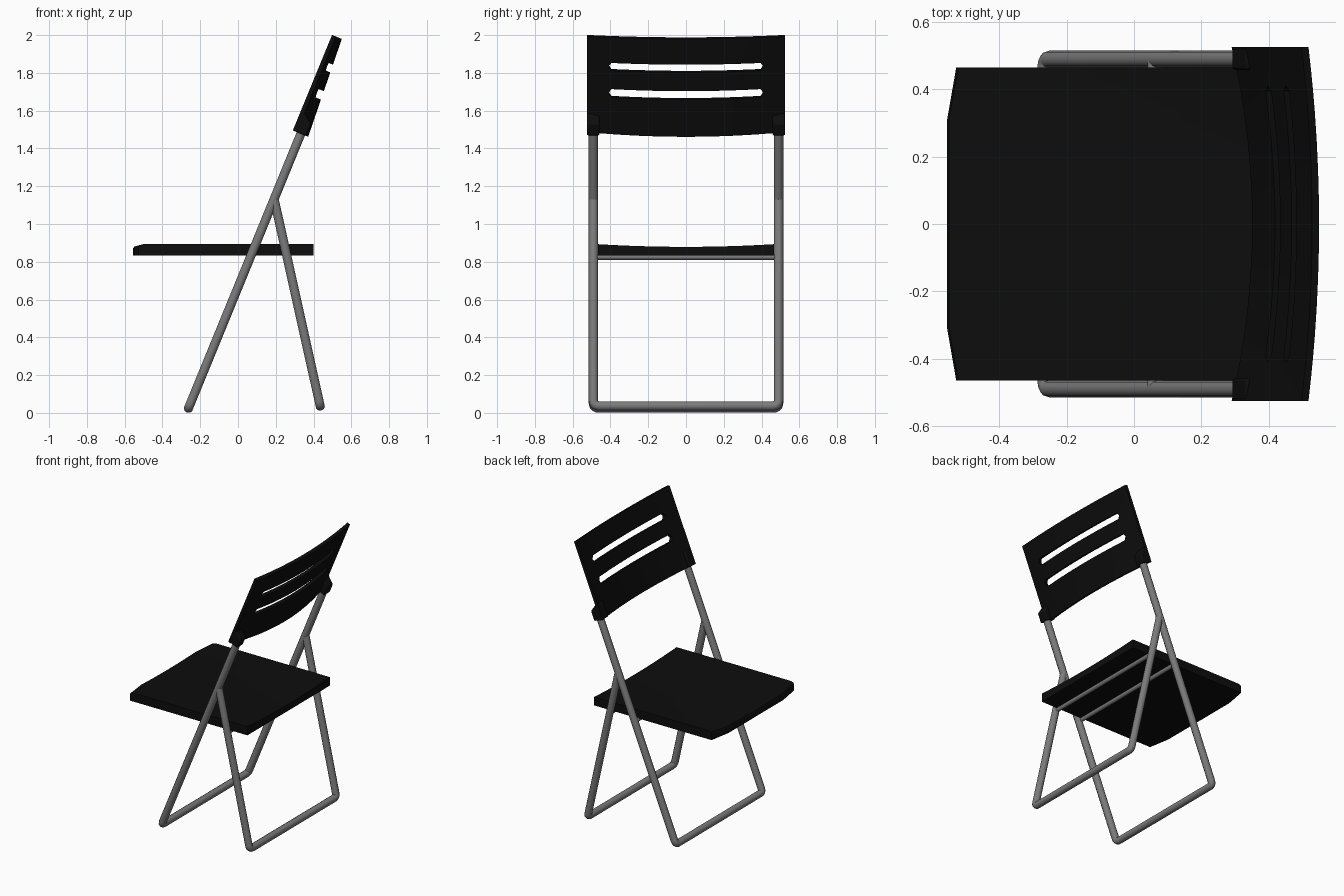
import bpy, bmesh, math
from mathutils import Vector

if "Cube" in bpy.data.objects:
    bpy.data.objects.remove(bpy.data.objects["Cube"])


def material(name, v):
    m = bpy.data.materials.new(name)
    m.diffuse_color = (v, v, v, 1)
    m.use_nodes = True
    m.node_tree.nodes["Principled BSDF"].inputs["Base Color"].default_value = m.diffuse_color
    return m


BLACK = material("black plastic", 0.004)
GREY = material("grey metal", 0.2)


def tube(name, points, radius, corner=0.03):
    # poly curve with rounded inner corners and a round section
    pts = [Vector(p) for p in points]
    path = [pts[0]]
    for a, b, c in zip(pts, pts[1:], pts[2:]):
        p, q = b + (a - b).normalized() * corner, b + (c - b).normalized() * corner
        for i in range(6):
            t = i / 5
            path.append(p * (1 - t) ** 2 + b * 2 * t * (1 - t) + q * t * t)
    path.append(pts[-1])
    cu = bpy.data.curves.new(name, 'CURVE')
    cu.dimensions = '3D'
    cu.bevel_depth = radius
    cu.bevel_resolution = 3
    cu.use_fill_caps = True
    sp = cu.splines.new('POLY')
    sp.points.add(len(path) - 1)
    for s, p in zip(sp.points, path):
        s.co = (*p, 1)
    cu.materials.append(GREY)
    ob = bpy.data.objects.new(name, cu)
    bpy.context.collection.objects.link(ob)


def finish(name, bm, bevel=0.0):
    bmesh.ops.recalc_face_normals(bm, faces=bm.faces)
    me = bpy.data.meshes.new(name)
    bm.to_mesh(me)
    bm.free()
    me.materials.append(BLACK)
    ob = bpy.data.objects.new(name, me)
    bpy.context.collection.objects.link(ob)
    if bevel:
        b = ob.modifiers.new("bevel", 'BEVEL')
        b.width, b.segments, b.limit_method = bevel, 2, 'ANGLE'
        b.angle_limit = math.radians(50)
    bpy.ops.object.select_all(action='DESELECT')
    ob.select_set(True)
    bpy.context.view_layer.objects.active = ob
    bpy.ops.object.shade_smooth_by_angle(angle=math.radians(35))


# backrest frame: s runs up the panel, n runs to its rear
def back(s, y, n):
    return Vector((0.29 + 0.38 * s + 0.925 * n, y, 1.495 + 0.925 * s - 0.38 * n))


# tubular frames: long one carries the backrest, short one leans on it
Y = 0.49
top = back(0.07, 0, 0.046)
tube("main_frame", [(top.x, -Y, top.z), (-0.262, -Y, 0.025),
                    (-0.262, Y, 0.025), (top.x, Y, top.z)], 0.025)
tube("rear_leg_frame", [(0.193, -Y, 1.125), (0.435, -Y, 0.037),
                        (0.435, Y, 0.037), (0.193, Y, 1.125)], 0.025)

# crossbars under the seat
for name, x in (("front_crossbar", 0.055), ("rear_crossbar", 0.26)):
    tube(name, [(x, -Y, 0.825), (x, Y, 0.825)], 0.015)

# seat: side profile lofted across, with a dished top and angled front corners
bm = bmesh.new()
rings = []
for y in (-0.465, -0.39, -0.31, -0.2, -0.1, 0, 0.1, 0.2, 0.31, 0.39, 0.465):
    z = 0.893 - 0.014 * (1 - (y / 0.465) ** 2)
    xf = -0.555 + 0.027 * max(0, abs(y) - 0.31) / 0.155
    prof = [(0.4, 0.832), (0.4, z), (xf + 0.025, z), (xf + 0.006, z - 0.005),
            (xf, z - 0.014), (xf, 0.832)]
    rings.append([bm.verts.new((px, y, pz)) for px, pz in prof])
for a, b in zip(rings, rings[1:]):
    for i in range(6):
        j = (i + 1) % 6
        bm.faces.new((a[i], a[j], b[j], b[i]))
bm.faces.new(rings[0])
bm.faces.new(rings[-1])
finish("seat", bm)

# backrest: bowed sheet with two slots, thickened to the rear
L, W, T = 0.547, 0.525, 0.022
rows = [0, 0.1, 0.208, 0.2315, 0.255, 0.31, 0.36, 0.3815, 0.403, 0.475, L]
half = [0.08, 0.16, 0.25, 0.33, 0.395, 0.41, 0.46, W]
cols = [-v for v in reversed(half)] + [0] + half
bm = bmesh.new()
layers = []
for t in (0, T):
    layers.append([[bm.verts.new(back(
        s, y, t + (0.066 - 0.032 * s / L) * (1 - (y / W) ** 2)))
        for y in cols] for s in rows])
front, rear = layers
SLOT_ROWS = (2, 3, 6, 7)
for r in range(len(rows) - 1):
    for c in range(len(cols) - 1):
        quad = [(r, c), (r, c + 1), (r + 1, c + 1), (r + 1, c)]
        ends = sorted((abs(cols[c]), abs(cols[c + 1])))
        if r in SLOT_ROWS and ends[1] < 0.4:
            continue
        if r in SLOT_ROWS and ends == [0.395, 0.41]:
            # angled slot ends: drop the inner corner on the slot's mid row
            ci = c if abs(cols[c]) < 0.4 else c + 1
            ri = r + 1 if r in (2, 6) else r
            quad.remove((ri, ci))
        for lay in layers:
            bm.faces.new([lay[i][j] for i, j in quad])
# close all open rims between the two sheets
twin = {}
for fr, rr in zip(front, rear):
    twin.update(zip(fr, rr))
for e in [e for e in bm.edges if len(e.link_faces) == 1 and e.verts[0] in twin]:
    a, b = e.verts
    bm.faces.new((a, b, twin[b], twin[a]))
bmesh.ops.delete(bm, geom=[v for v in bm.verts if not v.link_faces], context='VERTS')
finish("backrest", bm)

# sockets where the frame enters the backrest
for name, side in (("left_socket", -1), ("right_socket", 1)):
    bm = bmesh.new()
    v = [bm.verts.new(back(s, side * y, n)) for s, n in
         ((0, 0), (0, 0.076), (0.07, 0.076), (0.11, 0.02), (0.11, 0)) for y in (0.458, 0.525)]
    for i in range(5):
        j = (i + 1) % 5
        bm.faces.new((v[2 * i], v[2 * i + 1], v[2 * j + 1], v[2 * j]))
    bm.faces.new(v[0::2])
    bm.faces.new(v[1::2])
    finish(name, bm, 0.008)
